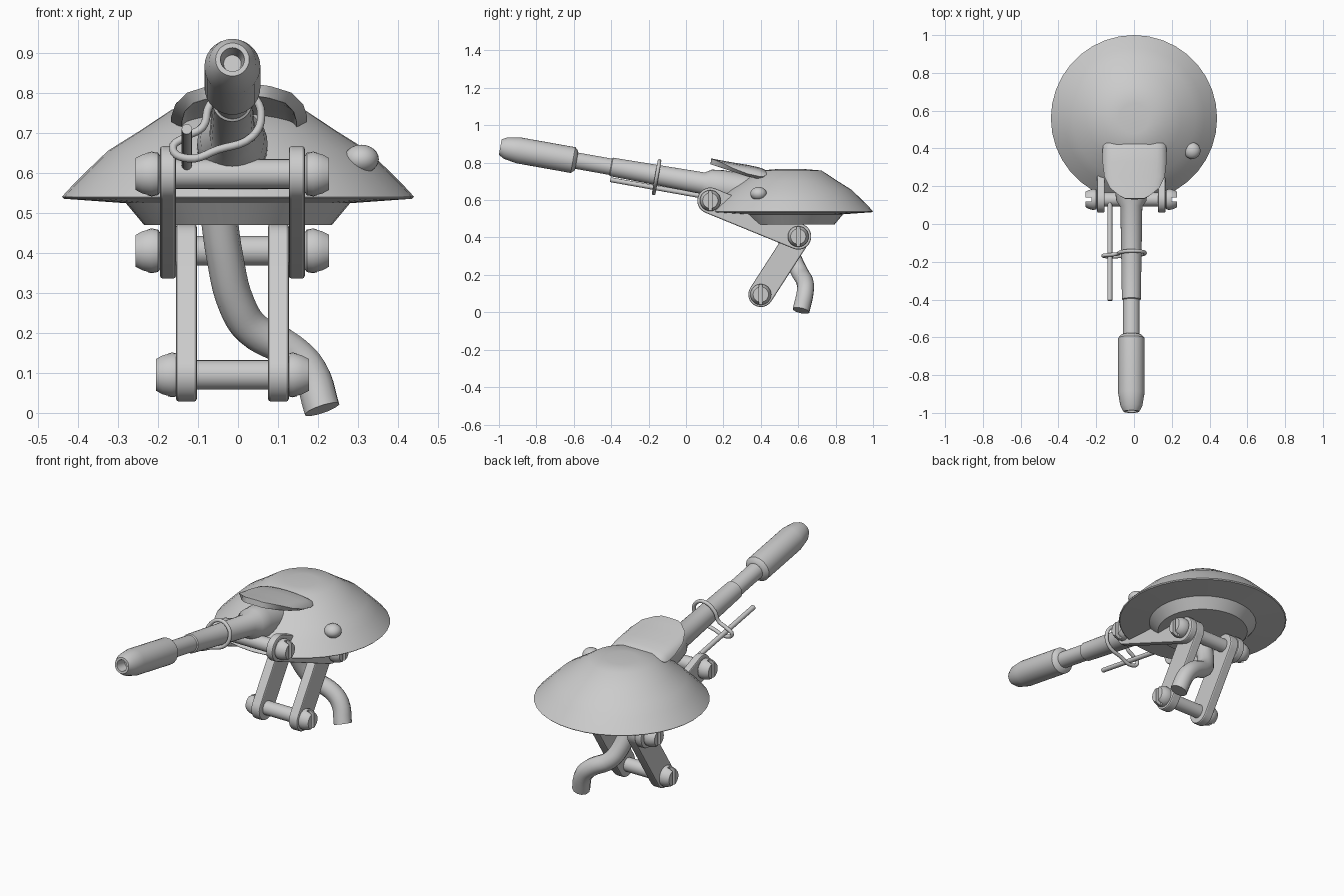
import bpy, bmesh, math
from mathutils import Vector, Matrix

if "Cube" in bpy.data.objects:
    bpy.data.objects.remove(bpy.data.objects["Cube"])

CX = -0.014  # centre line of gun and linkage


def finish(ob, angle=35):
    bpy.ops.object.select_all(action='DESELECT')
    ob.select_set(True)
    bpy.context.view_layer.objects.active = ob
    bpy.ops.object.shade_smooth_by_angle(angle=math.radians(angle))
    return ob


def from_bm(name, bm, angle=35):
    bmesh.ops.recalc_face_normals(bm, faces=bm.faces)
    me = bpy.data.meshes.new(name)
    bm.to_mesh(me)
    bm.free()
    ob = bpy.data.objects.new(name, me)
    bpy.context.collection.objects.link(ob)
    return finish(ob, angle)


def lathe(name, profile, origin, axis=(0, 0, 1), n=32, angle=35):
    """Closed solid of revolution from (radius, distance along axis) points."""
    m = Matrix.Translation(origin) @ Vector(axis).to_track_quat('Z', 'Y').to_matrix().to_4x4()
    bm = bmesh.new()
    rings = [[bm.verts.new(m @ Vector((r * math.cos(2 * math.pi * i / n), r * math.sin(2 * math.pi * i / n), h)))
              for i in range(n)] for r, h in profile]
    for a, b in zip(rings, rings[1:]):
        for i in range(n):
            j = (i + 1) % n
            bm.faces.new((a[i], a[j], b[j], b[i]))
    bm.faces.new(rings[0])
    bm.faces.new(rings[-1])
    return from_bm(name, bm, angle)


def apply_mods(ob):
    bpy.context.view_layer.objects.active = ob
    for mod in list(ob.modifiers):
        bpy.ops.object.modifier_apply(modifier=mod.name)


def tube(name, points, radius, cyclic=False):
    cu = bpy.data.curves.new(name, 'CURVE')
    cu.dimensions = '3D'
    cu.bevel_depth, cu.bevel_resolution = radius, 4
    cu.use_fill_caps, cu.resolution_u = True, 5
    sp = cu.splines.new('BEZIER')
    sp.bezier_points.add(len(points) - 1)
    for bp, p in zip(sp.bezier_points, points):
        bp.co = p
        bp.handle_left_type = bp.handle_right_type = 'AUTO'
    sp.use_cyclic_u = cyclic
    ob = bpy.data.objects.new(name, cu)
    bpy.context.collection.objects.link(ob)
    bpy.ops.object.select_all(action='DESELECT')
    ob.select_set(True)
    bpy.context.view_layer.objects.active = ob
    bpy.ops.object.convert(target='MESH')
    return finish(bpy.context.object)


def link_plate(name, x, a, b, r, thick):
    """Round-ended bar between two (y, z) pivots."""
    a, b = Vector(a), Vector(b)
    ang = math.atan2(b.y - a.y, b.x - a.x)
    bm = bmesh.new()
    vs = []
    for c, start in ((b, ang - math.pi / 2), (a, ang + math.pi / 2)):
        for i in range(13):
            t = start + math.pi * i / 12
            vs.append(bm.verts.new((x - thick / 2, c.x + r * math.cos(t), c.y + r * math.sin(t))))
    face = bm.faces.new(vs)
    ext = bmesh.ops.extrude_face_region(bm, geom=[face])
    bmesh.ops.translate(bm, vec=(thick, 0, 0), verts=[v for v in ext['geom'] if isinstance(v, bmesh.types.BMVert)])
    ob = from_bm(name, bm)
    mod = ob.modifiers.new('bevel', 'BEVEL')
    mod.width, mod.segments, mod.limit_method = 0.007, 2, 'ANGLE'
    apply_mods(ob)
    return finish(ob)


def bolt(name, y, z, half):
    """Shaft plus two slotted heads that start at half from the centre line."""
    lathe(name + '_shaft', [(0.037, -half), (0.037, half)], (CX, y, z), (1, 0, 0), 24)
    for side, s in (('left', -1), ('right', 1)):
        head = lathe(f'{name}_head_{side}', [(0.042, -0.004), (0.053, 0.004), (0.056, 0.02), (0.05, 0.043), (0.041, 0.06)],
                     (CX + s * half, y, z), (s, 0, 0), 24)
        bpy.ops.mesh.primitive_cube_add(size=1, location=(CX + s * (half + 0.06), y, z))
        cut = bpy.context.object
        cut.scale = (0.06, 0.02, 0.2)
        mod = head.modifiers.new('slot', 'BOOLEAN')
        mod.object, mod.operation, mod.solver = cut, 'DIFFERENCE', 'EXACT'
        apply_mods(head)
        bpy.data.objects.remove(cut)
        finish(head)


# Turret dome with turned-in underside and base drum
lathe('dome', [(0.235, 0.47), (0.28, 0.524), (0.435, 0.535), (0.44, 0.54), (0.415, 0.567), (0.372, 0.61),
               (0.325, 0.655), (0.25, 0.702), (0.165, 0.758), (0.08, 0.765), (0.01, 0.766)], (0, 0.56, 0), n=36)

# Small lens on the dome flank
bpy.ops.mesh.primitive_uv_sphere_add(segments=24, ring_count=12, radius=0.044, location=(0.308, 0.388, 0.634))
lens = bpy.context.object
lens.name = 'dome_lens'
lens.scale.z = 0.82
finish(lens)

# Gun: hollow muzzle, stepped barrel and mantlet in one turned profile
lathe('gun_barrel', [(0.022, 0.06), (0.03, 0.0), (0.042, 0.0), (0.058, 0.03), (0.07, 0.1), (0.07, 0.395), (0.055, 0.412),
                     (0.044, 0.415), (0.044, 0.6), (0.05, 0.604), (0.058, 1.1), (0.08, 1.135), (0.088, 1.2),
                     (0.088, 1.4)], (CX, -0.993, 0.883), (0, 1, -0.178), 28)

# Strap around barrel holding the aiming rod
loop = [(-.015, .808), (.04, .788), (.058, .74), (.035, .69), (-.05, .658), (-.125, .636),
        (-.163, .66), (-.13, .69), (-.088, .715), (-.07, .77)]
tube('barrel_strap', [(x, -0.155 + 0.178 * (z - 0.735), z) for x, z in loop], 0.01, True)
lathe('aiming_rod', [(0.013, 0), (0.013, 0.53)], (-0.128, -0.405, 0.709), (0, 1, -0.178), 16)

# Curved visor over the gun root
bm = bmesh.new()
rows = [(0.135, 0.05, 0.822), (0.15, 0.08, 0.82), (0.19, 0.13, 0.812), (0.25, 0.16, 0.801),
        (0.33, 0.17, 0.788), (0.39, 0.17, 0.775), (0.415, 0.166, 0.766), (0.43, 0.15, 0.757)]
N = 16
grid = []
for y, w, z in rows:
    row = []
    for i in range(N + 1):
        x = math.sin((2 * i / N - 1) * math.pi / 2) * w
        t = abs(x) / 0.17
        row.append(bm.verts.new((x + 0.003, y, z - 0.018 * t ** 2 - 0.03 * t ** 12)))
    grid.append(row)
for a, b in zip(grid, grid[1:]):
    for i in range(N):
        bm.faces.new((a[i], a[i + 1], b[i + 1], b[i]))
visor = from_bm('visor', bm, 60)
if visor.data.polygons[0].normal.z < 0:
    visor.data.flip_normals()
mod = visor.modifiers.new('thickness', 'SOLIDIFY')
mod.thickness, mod.offset = 0.03, -1
apply_mods(visor)
finish(visor, 50)

# Two-stage support linkage
P1, P2, P3 = (0.13, 0.597), (0.6, 0.405), (0.4, 0.095)
for side, s in (('left', -1), ('right', 1)):
    link_plate('upper_link_' + side, CX + s * 0.161, P1, P2, 0.07, 0.04)
    link_plate('lower_link_' + side, CX + s * 0.115, P2, P3, 0.067, 0.052)
bolt('front_bolt', *P1, 0.182)
bolt('middle_bolt', *P2, 0.182)
bolt('foot_bolt', *P3, 0.131)

# Feed hose hanging from the base
tube('feed_hose', [(-0.05, 0.5, 0.51), (-0.033, 0.535, 0.39), (-0.003, 0.58, 0.27), (0.035, 0.61, 0.21),
                   (0.13, 0.637, 0.155), (0.178, 0.637, 0.105), (0.21, 0.615, 0.009)], 0.046)
